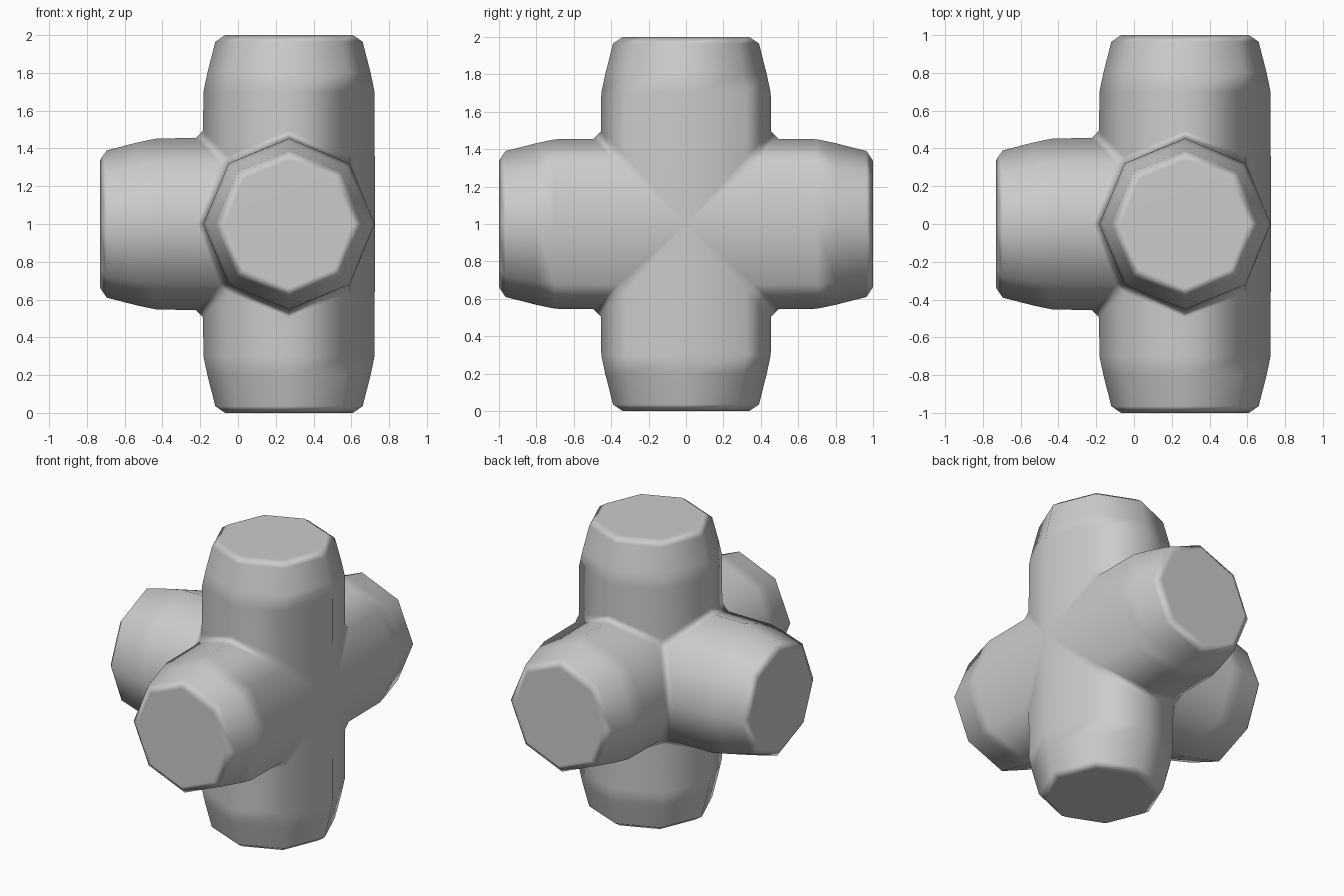
import bpy
import bmesh
from math import cos, sin, pi
from mathutils import Vector

cube = bpy.data.objects.get("Cube")
if cube:
    bpy.data.objects.remove(cube, do_unlink=True)

RADIUS = 0.455
CHAMFER = 0.04
CENTRE = Vector((0.27, 0, 1))
# (distance from centre, radius) along the tapered end of each arm
TAPER = [(0.70, 0.453), (0.80, 0.432), (0.965, 0.39), (1.0, 0.338)]

X, Y, Z = Vector((1, 0, 0)), Vector((0, 1, 0)), Vector((0, 0, 1))
ARMS = [Z, -Z, Y, -Y, -X]

bm = bmesh.new()
seams = {}    # mitre edge -> vertex pairs of the two arms that share it
corners = {}  # mitre point -> start vertices of the arms that meet there
hub = CENTRE + X * RADIUS
hub_vert = bm.verts.new(hub)


def key(p):
    return tuple(round(c, 4) + 0.0 for c in p)


def add_arm(axis):
    """Octagonal arm with a mitred start and a tapered, chamfered end."""
    u = X if abs(axis.x) < 0.5 else Y
    v = axis.cross(u)
    dirs = [u * cos(i * pi / 4) + v * sin(i * pi / 4) for i in range(8)]
    start, keys = [], []
    for d in dirs:
        side = d * RADIUS
        mitre = max(0, max(side.dot(a) for a in ARMS if abs(a.dot(axis)) < 0.5))
        mitre = 0 if mitre < 0.001 else mitre
        point = CENTRE + side + axis * mitre
        keys.append(key(point))
        if mitre == 0:
            start.append(hub_vert)
        else:
            start.append(bm.verts.new(point + axis * CHAMFER))
            corners.setdefault(keys[-1], []).append(start[-1])
    rings = [start]
    for dist, r in TAPER:
        rings.append([bm.verts.new(CENTRE + axis * dist + d * r) for d in dirs])
    for a, b in zip(rings, rings[1:]):
        for i in range(8):
            j = (i + 1) % 8
            bm.faces.new((a[i], a[j], b[j], b[i]))
    bm.faces.new(rings[-1])
    for i in range(8):
        j = (i + 1) % 8
        pair = sorted([(keys[i], start[i]), (keys[j], start[j])], key=lambda t: t[0])
        seams.setdefault((pair[0][0], pair[1][0]), []).append([p[1] for p in pair])


for arm in ARMS:
    add_arm(arm)

# Chamfer strips between neighbouring arms
for (a, b), (c, d) in seams.values():
    loop = list(dict.fromkeys((a, b, d, c)))
    bm.faces.new(loop)
# Small triangles where three arms meet
for verts in corners.values():
    if len(verts) == 3:
        bm.faces.new(verts)

bmesh.ops.recalc_face_normals(bm, faces=bm.faces)
mesh = bpy.data.meshes.new("pipe_junction")
bm.to_mesh(mesh)
bm.free()

# Plain grey material
grey = bpy.data.materials.new("light_grey")
grey.use_nodes = True
colour = (0.6, 0.6, 0.6, 1)
grey.diffuse_color = colour
grey.node_tree.nodes["Principled BSDF"].inputs["Base Color"].default_value = colour
mesh.materials.append(grey)

junction = bpy.data.objects.new("pipe_junction", mesh)
bpy.context.collection.objects.link(junction)
mesh.shade_smooth()

# Large faces stay flat while the chamfers blend between them
weighted = junction.modifiers.new("weighted_normals", 'WEIGHTED_NORMAL')
weighted.weight = 80
